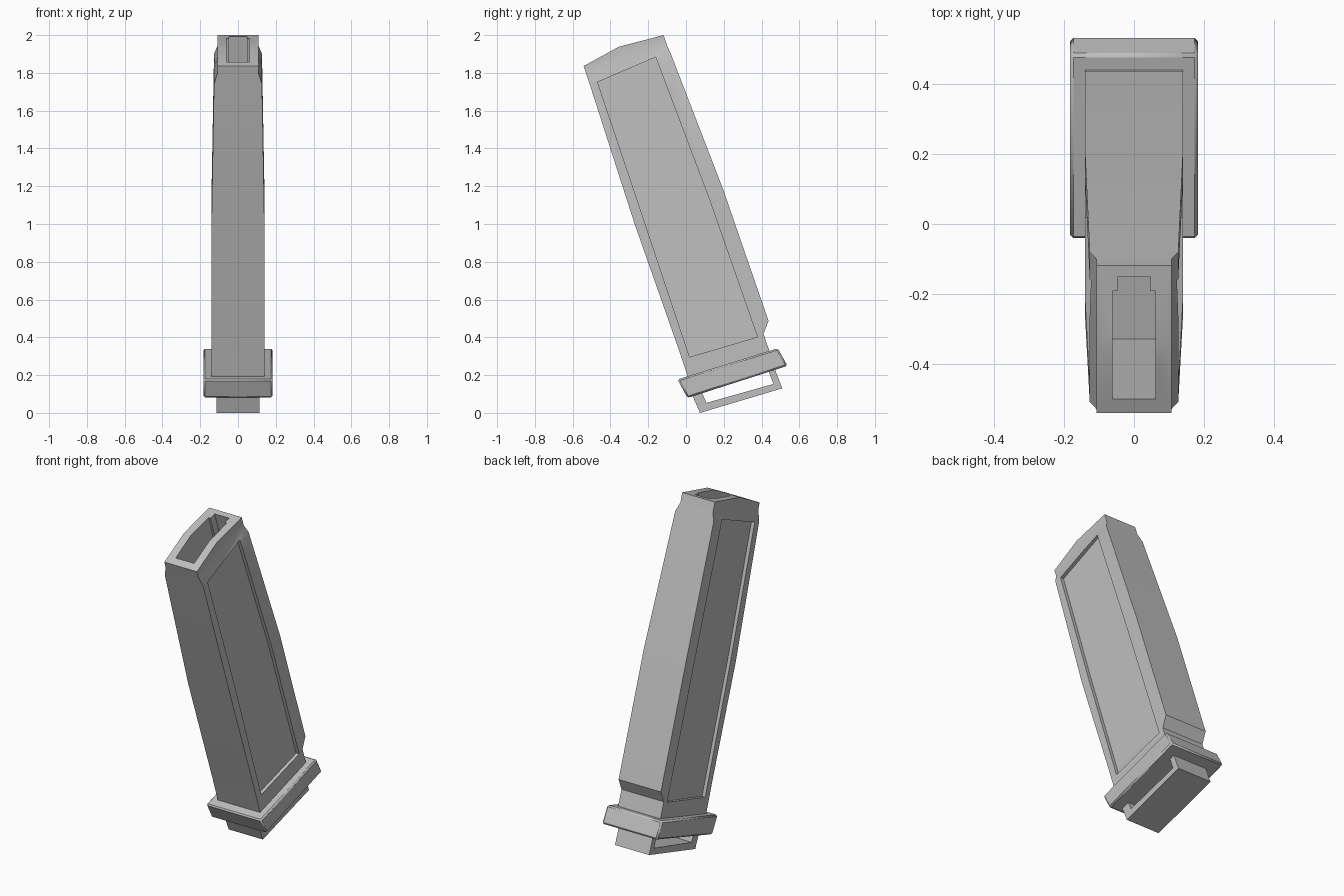
import bpy
import bmesh
from math import radians

cube = bpy.data.objects.get("Cube")
if cube:
    bpy.data.objects.remove(cube)

grey = bpy.data.materials.new("plain_grey")
grey.use_nodes = True
grey.diffuse_color = (0.52, 0.52, 0.52, 1)
grey.node_tree.nodes["Principled BSDF"].inputs["Base Color"].default_value = (0.52, 0.52, 0.52, 1)


def finish(name, bm):
    bmesh.ops.recalc_face_normals(bm, faces=bm.faces)
    mesh = bpy.data.meshes.new(name)
    bm.to_mesh(mesh)
    bm.free()
    mesh.materials.append(grey)
    obj = bpy.data.objects.new(name, mesh)
    bpy.context.collection.objects.link(obj)
    return obj


def prism(name, profile, left, right):
    """Side profile of (y, z) points spanned across x; ends may be per-point lists."""
    n = len(profile)
    left = left if isinstance(left, list) else [left] * n
    right = right if isinstance(right, list) else [right] * n
    bm = bmesh.new()
    a = [bm.verts.new((x, y, z)) for x, (y, z) in zip(left, profile)]
    b = [bm.verts.new((x, y, z)) for x, (y, z) in zip(right, profile)]
    bm.faces.new(a)
    bm.faces.new(b[::-1])
    for i in range(n):
        j = (i + 1) % n
        bm.faces.new((a[i], b[i], b[j], a[j]))
    return finish(name, bm)


def activate(obj):
    bpy.ops.object.select_all(action='DESELECT')
    obj.select_set(True)
    bpy.context.view_layer.objects.active = obj


def cut(obj, cutter):
    cutter.hide_render = True
    mod = obj.modifiers.new("cut", 'BOOLEAN')
    mod.operation = 'DIFFERENCE'
    mod.solver = 'EXACT'
    mod.object = cutter
    activate(obj)
    bpy.ops.object.modifier_apply(modifier=mod.name)
    bpy.data.objects.remove(cutter)


# Body: rows from bottom to top as front (y, z), back (y, z), half width, crown
rows = [
    ((0.02, 0.16), (0.455, 0.29), 0.14, 0),
    ((-0.02, 0.28), (0.41, 0.418), 0.14, 0),
    ((-0.04, 0.34), (0.437, 0.487), 0.14, 0),
    ((-0.272, 1.0), (0.198, 1.18), 0.14, 0),
    ((-0.51, 1.74), (-0.08, 1.90), 0.127, 0.01),
    ((-0.53, 1.80), (-0.10, 1.945), 0.108, 0.02),
    ((-0.542, 1.836), (-0.119, 2.0), 0.108, 0.03),
]
bm = bmesh.new()
rings = []
for (fy, fz), (by, bz), w, crown in rows:
    mid = (fy + (by - fy) * 0.44, fz + (bz - fz) * 0.44 + crown)
    line = [(fy, fz), mid, (by, bz)]
    ring = [(w, y, z) for y, z in line] + [(-w, y, z) for y, z in line[::-1]]
    rings.append([bm.verts.new(p) for p in ring])
for low, high in zip(rings, rings[1:]):
    for i in range(6):
        j = (i + 1) % 6
        bm.faces.new((low[i], low[j], high[j], high[i]))
for ring in (rings[0], rings[-1]):
    bm.faces.new((ring[0], ring[1], ring[4], ring[5]))
    bm.faces.new((ring[1], ring[2], ring[3], ring[4]))
bmesh.ops.triangulate(bm, faces=[f for f in bm.faces])
body = finish("magazine_body", bm)

# Recessed panel on each side
panel = [(0.019, 0.296), (-0.222, 1.02), (-0.468, 1.751),
         (-0.161, 1.884), (0.12, 1.14), (0.378, 0.402)]
depth = [0.12, 0.12, 0.106, 0.106, 0.12, 0.12]
for side in (1, -1):
    cut(body, prism("panel_cutter", panel, [side * d for d in depth], side * 0.3))

# Open top: main well and a narrower channel along its back
well = [(-0.56, 2.035), (-0.33, 1.335), (-0.015, 1.438), (-0.236, 2.117)]
channel = [(-0.40, 2.06), (-0.20, 1.38), (0.023, 1.45), (-0.197, 2.13)]
cut(body, prism("well_cutter", well, -0.061, 0.061))
cut(body, prism("channel_cutter", channel, -0.048, 0.048))

# Base plate with softened edges
plate = prism("base_plate", [(-0.045, 0.177), (0.486, 0.342), (0.537, 0.249), (0.008, 0.079)],
              -0.183, 0.183)
bevel = plate.modifiers.new("bevel", 'BEVEL')
bevel.width = 0.009
bevel.segments = 1

# Loop under the plate, open from side to side
loop = prism("base_loop", [(0.025, 0.112), (0.074, 0.0), (0.51, 0.13), (0.463, 0.25),
                           (0.43, 0.24), (0.463, 0.153), (0.108, 0.053), (0.075, 0.13)],
             -0.113, 0.113)

for obj in (body, plate, loop):
    activate(obj)
    bpy.ops.object.shade_smooth_by_angle(angle=radians(25))
